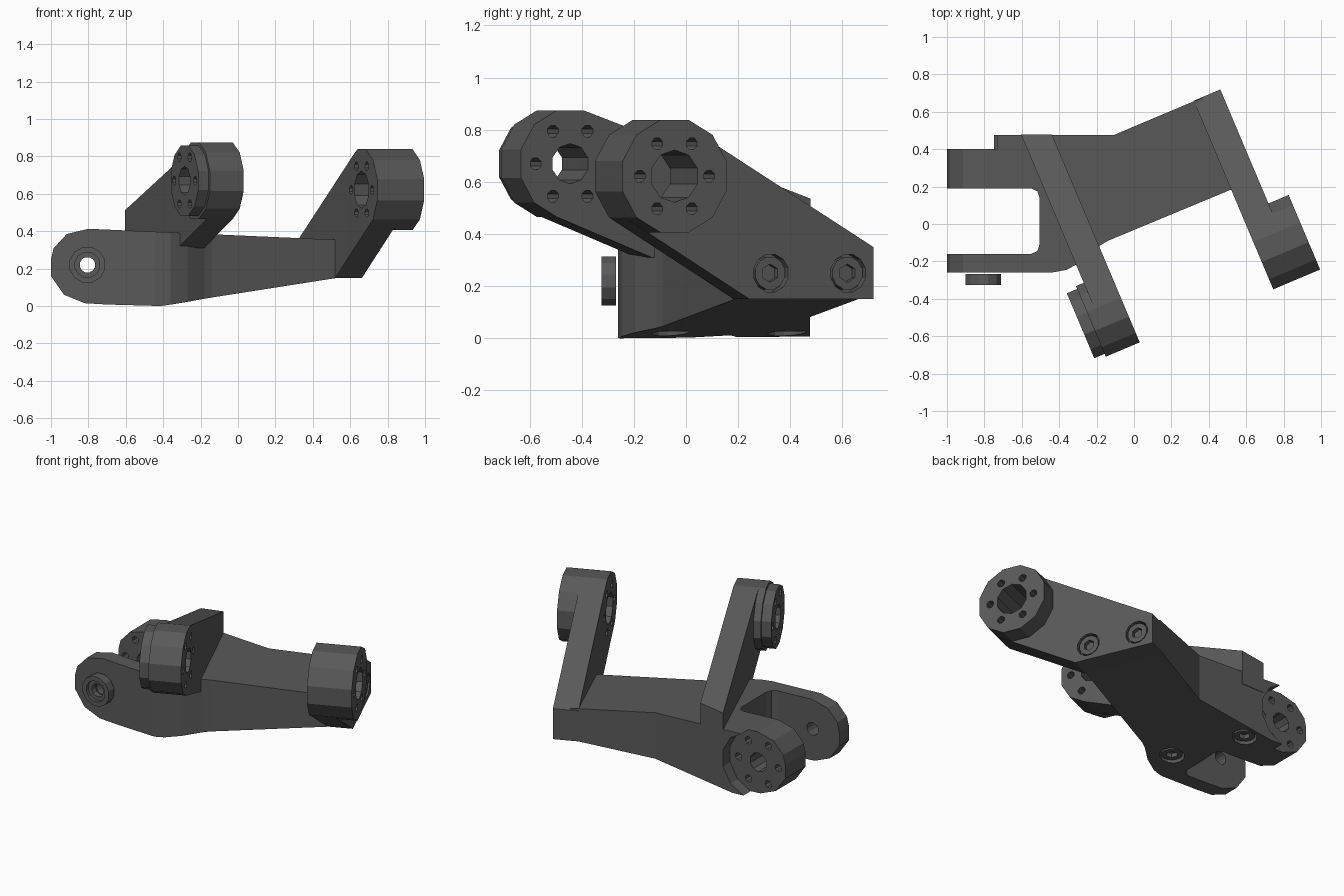
import bpy, bmesh, math
from mathutils.geometry import convex_hull_2d

if "Cube" in bpy.data.objects:
    bpy.data.objects.remove(bpy.data.objects["Cube"])

ANG = math.radians(22.9)
C, S = math.cos(ANG), math.sin(ANG)

mat = bpy.data.materials.new("dark grey")
mat.diffuse_color = (0.1, 0.1, 0.1, 1)
mat.use_nodes = True
mat.node_tree.nodes["Principled BSDF"].inputs["Base Color"].default_value = mat.diffuse_color

# Frames mapping a 2D profile (a, b) and a depth d to world space
F_PLAN = lambda a, b, d: (a, b, d)                            # outline from above
F_SIDE = lambda a, b, d: (a, d, b)                            # outline from the front
F_ARM = lambda a, b, d: (d * C - a * S, d * S + a * C, b)     # turned: (v, z), depth u
F_RISE = lambda a, b, d: (a * C - d * S, a * S + d * C, b)    # turned: (u, z), depth v
F_UNDER = lambda a, b, d: (a * C - b * S, a * S + b * C, d)   # turned: (u, v), depth z


def circle(a, b, r, n=12, turn=0.5):
    return [(a + r * math.cos((i + turn) * math.tau / n),
             b + r * math.sin((i + turn) * math.tau / n)) for i in range(n)]


def hull(pts):
    return [pts[i] for i in convex_hull_2d(pts)]


def prism(name, frame, pts, d0, d1):
    bm = bmesh.new()
    lo = [bm.verts.new(frame(a, b, d0)) for a, b in pts]
    hi = [bm.verts.new(frame(a, b, d1)) for a, b in pts]
    bm.faces.new(lo)
    bm.faces.new(hi)
    n = len(pts)
    for i in range(n):
        j = (i + 1) % n
        bm.faces.new((lo[i], lo[j], hi[j], hi[i]))
    bmesh.ops.recalc_face_normals(bm, faces=bm.faces)
    me = bpy.data.meshes.new(name)
    bm.to_mesh(me)
    bm.free()
    me.materials.append(mat)
    ob = bpy.data.objects.new(name, me)
    bpy.context.collection.objects.link(ob)
    return ob


def combine(ob, frame, pts, d0, d1, op='DIFFERENCE'):
    tool = prism("cutter", frame, pts, d0, d1)
    mod = ob.modifiers.new("cut", 'BOOLEAN')
    mod.operation, mod.solver, mod.object = op, 'EXACT', tool
    bpy.context.view_layer.objects.active = ob
    bpy.ops.object.modifier_apply(modifier=mod.name)
    bpy.data.objects.remove(tool)


def flange_holes(ob, frame, a, b, d0, d1, r):
    # centre bore with a ring of six small holes
    combine(ob, frame, circle(a, b, r, 10), d0, d1)
    for i in range(6):
        t = i * math.pi / 3
        combine(ob, frame, circle(a + .144 * math.cos(t), b + .144 * math.sin(t), .024, 8), d0, d1)


def bolt(name, host, frame, a, b, face, inward):
    # sunken bolt head with a hexagon socket
    def span(p, q):
        return sorted((face + p * inward, face + q * inward))
    combine(host, frame, circle(a, b, .074), *span(-.1, .04))
    head = prism(name, frame, circle(a, b, .064), *span(.008, .045))
    combine(head, frame, circle(a, b, .035, 6), *span(-.1, .035))


# Main body: plan outline with fork slot, trimmed by side profile and rising underside
def turned(u, v):
    return (u * C - v * S, u * S + v * C)


body = prism("main_body", F_PLAN, [
    (-1.1, .475), (-.11, .475), turned(.6, .48), turned(.6, -.033),
    (-.14, -.09), (-.18, -.115), (-.27, -.195), (-.36, -.245), (-.44, -.26),
    (-1.1, -.26), (-1.1, -.16), (-.55, -.16), (-.517, -.145), (-.505, -.11),
    (-.505, .14), (-.517, .175), (-.55, .19), (-1.1, .19)], -.2, .8)
combine(body, F_SIDE, [
    (-1, .16), (-.93, .06), (-.82, .015), (-.7, .008), (-.41, 0), (1, 0), (1, .333),
    (-.8, .413), (-.915, .385), (-.985, .31), (-1, .25)], -1, 1, 'INTERSECT')
combine(body, F_RISE, [(-2, -.02), (-.616, -.02), (-.479, 0), (.56, .15), (2, .358), (2, 1), (-2, 1)],
        -2, 2, 'INTERSECT')
# Round seat and holes at the rear fork arm, plain bore at the front one
combine(body, F_SIDE, hull(circle(-.805, .215, .212) + [(-1.1, .0), (-1.1, .43)]), .40, .7)
flange_holes(body, F_SIDE, -.805, .215, .1, .6, .062)
combine(body, F_SIDE, circle(-.805, .22, .042), -.5, 0)
for k, v in enumerate((.079, .563)):
    bolt(f"underside_bolt_{k + 1}", body, F_UNDER, -.34, v, .018, 1)

# Pivot ring in front of the fork
ring = prism("pivot_ring", F_SIDE, circle(-.805, .22, .098), -.325, -.268)
combine(ring, F_SIDE, circle(-.805, .22, .042), -.5, 0)
combine(ring, F_SIDE, circle(-.805, .22, .068), -.5, -.305)

# Right arm with outer boss
RV, RZ, RR = -.395, .622, .224
right = prism("right_arm", F_ARM, hull(circle(RV, RZ, RR) + [(.483, .35), (.483, .15), (-.033, .15)]),
              .55, .705)
flange_holes(right, F_ARM, RV, RZ, .4, 1, .1)
for k, v in enumerate((.056, .378)):
    bolt(f"right_arm_bolt_{k + 1}", right, F_ARM, v, .25, .705, -1)
boss = prism("right_arm_boss", F_ARM, circle(RV, RZ, RR), .70, .822)
flange_holes(boss, F_ARM, RV, RZ, .4, 1, .1)

# Left arm, trimmed flush with the back of the body, with stepped outer boss
LV, LZ = -.39, .67
left = prism("left_arm", F_ARM, hull(circle(LV, LZ, .212) + [(.85, .45), (.85, .31), (-.05, .31)]),
             -.37, -.218)
combine(left, F_PLAN, [(-2, .478), (1, .478), (1, 2), (-2, 2)], -1, 2)
flange_holes(left, F_ARM, LV, LZ, -1, 0, .077)
for name, r, d0, d1 in (("left_arm_boss", .212, -.415, -.368), ("left_arm_cap", .195, -.475, -.413)):
    disc = prism(name, F_ARM, circle(LV, LZ, r), d0, d1)
    flange_holes(disc, F_ARM, LV, LZ, -1, 0, .077)
